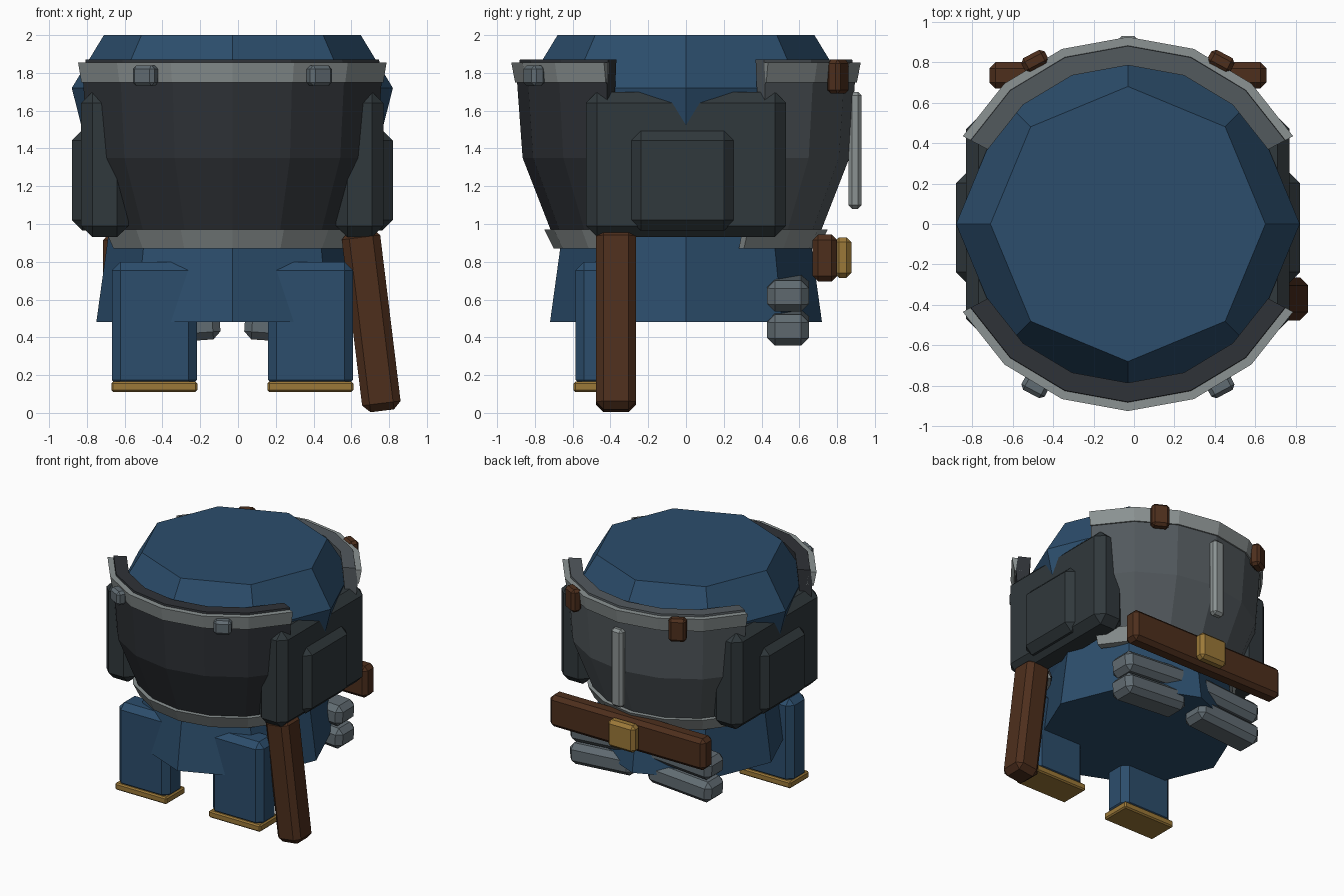
import bpy, bmesh, math
from mathutils import Matrix, Vector

if "Cube" in bpy.data.objects:
    bpy.data.objects.remove(bpy.data.objects["Cube"])

CX = -0.03  # armour axis in x


def material(name, rgb):
    m = bpy.data.materials.new(name)
    m.diffuse_color = (*rgb, 1)
    m.use_nodes = True
    m.node_tree.nodes["Principled BSDF"].inputs["Base Color"].default_value = m.diffuse_color
    return m


BLUE = material("blue_cloth", (0.025, 0.075, 0.15))
DARK = material("dark_iron", (0.028, 0.032, 0.038))
SIDE = material("side_iron", (0.03, 0.04, 0.045))
MID = material("grey_iron", (0.085, 0.1, 0.11))
LIGHT = material("light_steel", (0.26, 0.29, 0.29))
STEEL = material("steel", (0.12, 0.15, 0.17))
BROWN = material("leather", (0.075, 0.028, 0.012))
GOLD = material("brass", (0.33, 0.19, 0.04))


def finish(bm, name, mat):
    bmesh.ops.recalc_face_normals(bm, faces=bm.faces)
    me = bpy.data.meshes.new(name)
    bm.to_mesh(me)
    bm.free()
    me.materials.append(mat)
    ob = bpy.data.objects.new(name, me)
    bpy.context.collection.objects.link(ob)
    return ob


def box(name, loc, size, mat, bevel=0.03, ry=0, rz=0):
    """Chamfered box, tilted about y then turned about z (degrees)."""
    bm = bmesh.new()
    bmesh.ops.create_cube(bm, size=1, matrix=Matrix.Diagonal((*size, 1)))
    bmesh.ops.bevel(bm, geom=bm.edges[:], offset=bevel, segments=1,
                    affect='EDGES', profile=0.5)
    rot = Matrix.Rotation(math.radians(rz), 4, 'Z') @ Matrix.Rotation(math.radians(ry), 4, 'Y')
    bm.transform(Matrix.Translation(Vector(loc)) @ rot)
    return finish(bm, name, mat)


def ring(bm, profile, angle):
    c, s = math.cos(angle), math.sin(angle)
    return [bm.verts.new((CX + r * c, r * s, z)) for r, z in profile]


def arc(name, section, middle, half, mat, steps=6):
    """Closed (radius, z) section swept around the axis, capped at both ends."""
    bm = bmesh.new()
    rings = [ring(bm, section, math.radians(middle - half + 2 * half * i / steps))
             for i in range(steps + 1)]
    n = len(section)
    for a, b in zip(rings, rings[1:]):
        for j in range(n):
            k = (j + 1) % n
            bm.faces.new((a[j], a[k], b[k], b[j]))
    bm.faces.new(rings[0])
    bm.faces.new(rings[-1])
    return finish(bm, name, mat)


# Eight-sided padded torso
bm = bmesh.new()
levels = [(0.72, 0.48), (0.655, 0.95), (0.85, 1.72), (0.68, 2.0)]
cols = [ring(bm, levels, math.radians(45 * i)) for i in range(8)]
for i in range(8):
    a, b = cols[i], cols[(i + 1) % 8]
    for j in range(len(levels) - 1):
        bm.faces.new((a[j], b[j], b[j + 1], a[j + 1]))
bm.faces.new([c[0] for c in cols])
bm.faces.new([c[-1] for c in cols])
finish(bm, "torso", BLUE)

# Front and back shells with upper and lower rims
shell = [(0.69, 0.90), (0.865, 1.35), (0.895, 1.76), (0.88, 1.87),
         (0.785, 1.87), (0.80, 1.70), (0.785, 1.35), (0.63, 0.90)]
upper = [(0.905, 1.75), (0.925, 1.855), (0.87, 1.855), (0.85, 1.75)]
lower = [(0.70, 0.87), (0.75, 0.97), (0.68, 0.97), (0.64, 0.87)]
for side, middle, mat in (("front", -90, DARK), ("back", 90, MID)):
    arc(side + "_plate", shell, middle, 62, mat)
    arc(side + "_upper_rim", upper, middle, 62, LIGHT)
    arc(side + "_lower_rim", lower, middle, 64, LIGHT)

for s, tag in ((-1, "left"), (1, "right")):
    # Side plates with raised pads
    box(tag + "_side_plate", (CX + s * 0.675, 0, 1.315), (0.25, 1.06, 0.77), SIDE, 0.06)
    box(tag + "_side_pad", (CX + s * 0.77, -0.018, 1.232), (0.16, 0.555, 0.535), SIDE, 0.057)
    # Rim buckles in front, straps behind
    box(tag + "_front_buckle", (CX + s * 0.46, -0.805, 1.785), (0.13, 0.08, 0.11), STEEL, 0.02, rz=s * 28)
    box(tag + "_back_strap", (CX + s * 0.46, 0.805, 1.78), (0.13, 0.08, 0.18), BROWN, 0.02, rz=-s * 28)
    # Hanging front flaps with brass hem
    box(tag + "_front_flap", (CX + s * 0.413, -0.475, 0.465), (0.45, 0.22, 0.67), BLUE, 0.045)
    box(tag + "_flap_hem", (CX + s * 0.413, -0.475, 0.138), (0.455, 0.24, 0.055), GOLD, 0.01)
    # Two-row rear hip plates
    for i, z in enumerate((0.635, 0.455)):
        box(f"{tag}_hip_plate_{i + 1}", (CX + s * 0.345, 0.54, z),
            (0.56, 0.22, 0.165), STEEL, 0.04, ry=s * 4)

# Back spine strip, belt and buckle
box("spine_strip", (CX, 0.895, 1.39), (0.10, 0.07, 0.62), LIGHT, 0.02)
box("back_belt", (CX, 0.735, 0.82), (1.37, 0.13, 0.25), BROWN, 0.03)
box("belt_buckle", (CX, 0.83, 0.822), (0.24, 0.09, 0.215), GOLD, 0.025)

# Scabbard leaning out at the right hip
box("scabbard", (0.705, -0.37, 0.49), (0.205, 0.212, 0.965), BROWN, 0.04, ry=-7)
